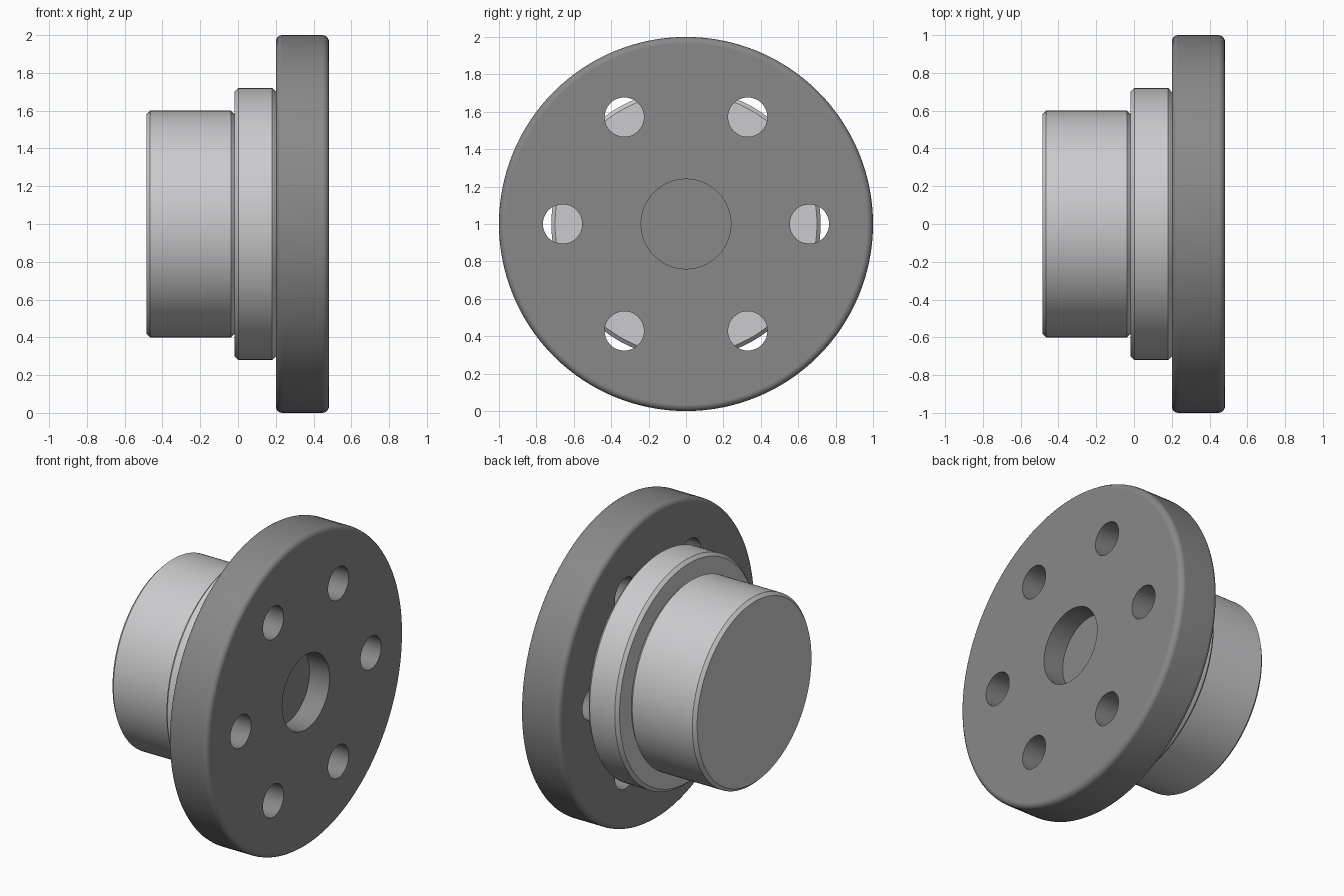
import bpy, bmesh, math
from mathutils import Vector

if "Cube" in bpy.data.objects:
    bpy.data.objects.remove(bpy.data.objects["Cube"])

AXIS_Z = 1.0  # height of the turning axis, which runs along x


def material(name, rgb):
    m = bpy.data.materials.new(name)
    m.diffuse_color = (*rgb, 1.0)
    m.use_nodes = True
    m.node_tree.nodes["Principled BSDF"].inputs["Base Color"].default_value = m.diffuse_color
    return m


light_steel = material("light_steel", (0.60, 0.60, 0.615))
dark_steel = material("dark_steel", (0.25, 0.25, 0.255))


def disc(name, x0, x1, radius, edge=0.0, steps=1, sides=128, y=0.0, z=AXIS_Z, mat=None):
    """Solid cylinder along x with softened rims (steps=1 is a plain chamfer)."""
    profile = [(x0, radius), (x1, radius)]
    if edge:
        arc = [math.pi / 2 * i / steps for i in range(steps + 1)]
        left = [(x0 + edge * (1 - math.sin(a)), radius - edge * (1 - math.cos(a)))
                for a in reversed(arc)]
        profile = left + [(x0 + x1 - x, r) for x, r in reversed(left)]
    bm = bmesh.new()
    rings = []
    for x, r in profile:
        rings.append([bm.verts.new(Vector((x, y + r * math.cos(t), z + r * math.sin(t))))
                      for t in (2 * math.pi * k / sides for k in range(sides))])
    for a, b in zip(rings, rings[1:]):
        for k in range(sides):
            n = (k + 1) % sides
            bm.faces.new((a[k], a[n], b[n], b[k]))
    bm.faces.new(rings[0])
    bm.faces.new(rings[-1])
    bmesh.ops.recalc_face_normals(bm, faces=bm.faces)
    mesh = bpy.data.meshes.new(name)
    bm.to_mesh(mesh)
    bm.free()
    ob = bpy.data.objects.new(name, mesh)
    bpy.context.collection.objects.link(ob)
    if mat:
        mesh.materials.append(mat)
    return ob


def smooth(ob):
    bpy.ops.object.select_all(action='DESELECT')
    ob.select_set(True)
    bpy.context.view_layer.objects.active = ob
    bpy.ops.object.shade_smooth_by_angle(angle=math.radians(28))
    ob.modifiers.new("flat_caps", 'WEIGHTED_NORMAL').keep_sharp = True


# Hub and collar
hub = disc("hub", -0.485, -0.018, 0.60, edge=0.02, mat=light_steel)
collar = disc("collar", -0.018, 0.20, 0.72, edge=0.02, mat=light_steel)

# Flange with rounded rims
flange = disc("flange", 0.20, 0.482, 1.0, edge=0.035, steps=4, mat=dark_steel)

# Blind centre recess and ring of six bolt holes
cutters = [disc("recess_cutter", 0.34, 0.6, 0.24, sides=64)]
for i in range(6):
    t = math.radians(60 * i)
    cutters.append(disc("bolt_hole_cutter", 0.1, 0.6, 0.105, sides=48,
                        y=0.66 * math.cos(t), z=AXIS_Z + 0.66 * math.sin(t)))
for c in cutters:
    c.hide_render = True
    mod = flange.modifiers.new("cut", 'BOOLEAN')
    mod.operation = 'DIFFERENCE'
    mod.solver = 'EXACT'
    mod.object = c

# Bake the cuts and remove the cutters
deps = bpy.context.evaluated_depsgraph_get()
baked = bpy.data.meshes.new_from_object(flange.evaluated_get(deps))
flange.modifiers.clear()
flange.data = baked
for c in cutters:
    bpy.data.objects.remove(c, do_unlink=True)

for part in (hub, collar, flange):
    smooth(part)
